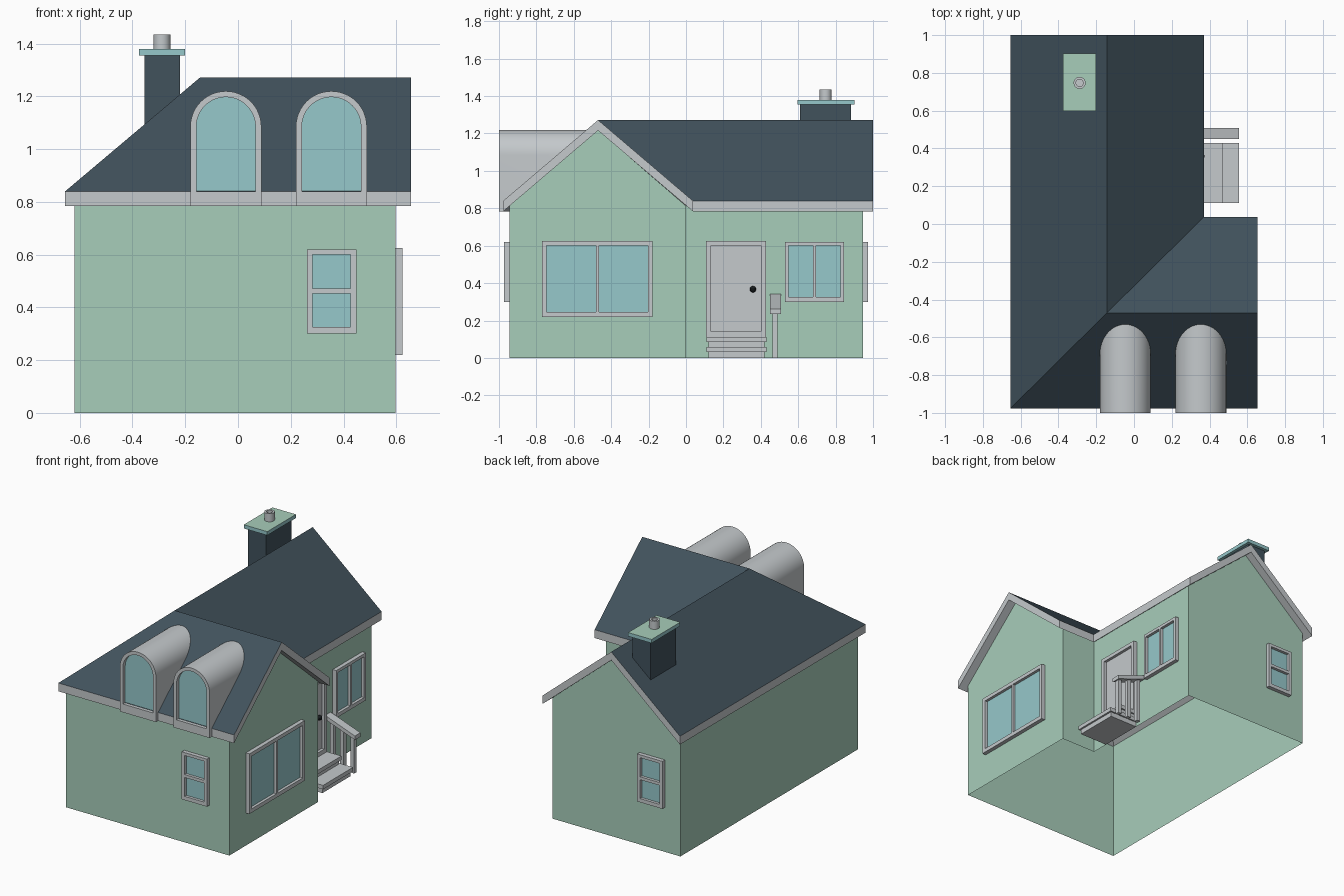
import bpy, bmesh, math
from mathutils import Vector

if "Cube" in bpy.data.objects:
    bpy.data.objects.remove(bpy.data.objects["Cube"])


def material(name, rgb):
    m = bpy.data.materials.new(name)
    m.diffuse_color = (*rgb, 1)
    m.use_nodes = True
    m.node_tree.nodes["Principled BSDF"].inputs["Base Color"].default_value = m.diffuse_color
    return m


GREEN = material("sage green", (0.386, 0.610, 0.490))
SLATE = material("dark slate", (0.053, 0.084, 0.107))
TRIM = material("light grey trim", (0.555, 0.586, 0.604))
GLASS = material("pale blue glass", (0.305, 0.580, 0.595))
BLACK = material("black", (0.010, 0.013, 0.015))


def finish(name, bm, *mats, normals=True):
    if normals:
        bmesh.ops.recalc_face_normals(bm, faces=bm.faces)
    me = bpy.data.meshes.new(name)
    bm.to_mesh(me)
    bm.free()
    for m in mats:
        me.materials.append(m)
    ob = bpy.data.objects.new(name, me)
    bpy.context.collection.objects.link(ob)
    return ob


def boxes(name, mat, spans):
    """One object from boxes given as (x0, x1, y0, y1, z0, z1)."""
    bm = bmesh.new()
    for x0, x1, y0, y1, z0, z1 in spans:
        geo = bmesh.ops.create_cube(bm, size=1)
        for v in geo["verts"]:
            v.co = Vector(((x0 + x1) / 2 + v.co.x * (x1 - x0),
                           (y0 + y1) / 2 + v.co.y * (y1 - y0),
                           (z0 + z1) / 2 + v.co.z * (z1 - z0)))
    return finish(name, bm, mat)


def on_wall(side, wall, u0, u1, z0, z1, depth):
    """Box lying on a wall that faces front, back or right."""
    if side == "right":
        return (wall, wall + depth, u0, u1, z0, z1)
    s = -depth if side == "front" else depth
    return (u0, u1, min(wall, wall + s), max(wall, wall + s), z0, z1)


def window(name, side, wall, u, z, panes, fill=GLASS):
    """Frame bars around a list of panes (u0, u1, z0, z1), plus a set-back pane."""
    a, b = panes[0], panes[-1]
    lo_u, hi_u = min(a[0], b[0]), max(a[1], b[1])
    lo_z, hi_z = min(a[2], b[2]), max(a[3], b[3])
    bars = [(u[0], lo_u, *z), (hi_u, u[1], *z), (lo_u, hi_u, z[0], lo_z), (lo_u, hi_u, hi_z, z[1])]
    if len(panes) == 2:
        if a[1] < b[0]:
            bars.append((a[1], b[0], lo_z, hi_z))
        else:
            bars.append((lo_u, hi_u, a[3], b[2]))
    boxes(name + "_frame", TRIM, [on_wall(side, wall, *r, 0.027) for r in bars])
    boxes(name + "_pane", fill, [on_wall(side, wall, lo_u, hi_u, lo_z, hi_z, 0.008)])


# Walls: open shell, tops follow the underside of the roof
plan = [(-.62, -.945, .813), (.597, -.945, .813), (.597, -.47, 1.217), (.597, 0, .813),
        (.335, 0, .813), (.335, .945, .813), (-.143, .945, 1.217), (-.62, .945, .813)]
bm = bmesh.new()
low = [bm.verts.new((x, y, 0)) for x, y, z in plan]
top = [bm.verts.new(p) for p in plan]
for i in range(len(plan)):
    j = (i + 1) % len(plan)
    bm.faces.new((low[i], low[j], top[j], top[i]))
finish("walls", bm, GREEN, normals=False)

# Roof: L-shaped slab with one hip and one valley
E, P, T = 0.84, 1.272, 0.056
pts = dict(A=(-.655, -.977, E), B=(.655, -.977, E), C=(.655, -.47, P), D=(.655, .037, E),
           E=(.37, .037, E), F=(.37, 1, E), G=(-.143, 1, P), H=(-.655, 1, E), R=(-.143, -.47, P))
bm = bmesh.new()
up = {k: bm.verts.new(p) for k, p in pts.items()}
dn = {k: bm.verts.new((p[0], p[1], p[2] - T)) for k, p in pts.items()}
for f in ("ABCR", "RCDE", "REFG", "HARG"):
    bm.faces.new([up[k] for k in f]).material_index = 0
    bm.faces.new([dn[k] for k in reversed(f)]).material_index = 1
rim = "ABCDEFGH"
for a, b in zip(rim, rim[1:] + rim[0]):
    bm.faces.new((up[b], up[a], dn[a], dn[b])).material_index = 1
finish("roof", bm, SLATE, TRIM, normals=False)


# Arched dormers whose barrels end in the roof slope
def arch(cx, r, bottom, n=24):
    mid = [(cx - r * math.cos(math.pi * i / n), 1.085 + r * math.sin(math.pi * i / n))
           for i in range(n + 1)]
    return [(cx - r, bottom)] + mid + [(cx + r, bottom)]


for side, cx in (("left", -.046), ("right", .354)):
    bm = bmesh.new()
    outer, inner = arch(cx, .1345, .784), arch(cx, .112, .84)
    rings = [[bm.verts.new((x, max(-.977, -.97 + (z - E) / .852), z)) for x, z in outer],
             [bm.verts.new((x, -1, z)) for x, z in outer],
             [bm.verts.new((x, -1, z)) for x, z in inner],
             [bm.verts.new((x, -.975, z)) for x, z in inner]]
    n = len(outer)
    for r0, r1 in zip(rings, rings[1:]):
        for i in range(n):
            j = (i + 1) % n
            bm.faces.new((r0[i], r0[j], r1[j], r1[i]))
    bm.faces.new(rings[3]).material_index = 1
    ob = finish(side + "_dormer", bm, TRIM, GLASS)
    bpy.context.view_layer.objects.active = ob
    ob.select_set(True)
    bpy.ops.object.shade_smooth_by_angle(angle=math.radians(30))
    ob.select_set(False)

# Windows
for name, side, wall, c in (("front_window", "front", -.945, .355), ("back_window", "back", .945, -.41)):
    window(name, side, wall, (c - .094, c + .094), (.30, .62),
           [(c - .072, c + .072, .325, .452), (c - .072, c + .072, .472, .60)])
window("wing_window", "right", .597, (-.77, -.18), (.22, .625),
       [(-.745, -.482, .246, .60), (-.466, -.202, .246, .60)])
window("porch_window", "right", .335, (.529, .845), (.30, .62),
       [(.547, .68, .325, .60), (.696, .825, .325, .60)])

# Door and knob
window("door", "right", .335, (.107, .428), (.112, .625), [(.134, .402, .14, .60)], fill=TRIM)
bm = bmesh.new()
bmesh.ops.create_uvsphere(bm, u_segments=10, v_segments=8, radius=.017)
bmesh.ops.translate(bm, verts=bm.verts, vec=(.357, .358, .367))
finish("door_knob", bm, BLACK)

# Steps: two treads with set-back risers
boxes("steps", TRIM, [(.335, .47, .11, .43, .085, .112), (.335, .46, .12, .42, .059, .085),
                      (.335, .557, .11, .43, .032, .059), (.335, .545, .12, .42, 0, .032)])

# Sloping handrail on three posts
rail = boxes("handrail", TRIM, [(.335, .557, .449, .508, .315, .342)])
for v in rail.data.vertices:
    v.co.z -= .36 * (v.co.x - .335)
boxes("rail_posts", TRIM, [(x, x + .027, .463, .49, 0, .32 - .36 * (x + .0135 - .335))
                           for x in (.36, .437, .515)])

# Chimney with cap and hollow pot
boxes("chimney", SLATE, [(-.354, -.22, .61, .882, .95, 1.356)])
cap = boxes("chimney_cap", GREEN, [(-.375, -.2, .597, .902, 1.355, 1.38)])
cap.data.materials.append(GLASS)
for f in cap.data.polygons:
    f.material_index = 0 if f.normal.z > .5 else 1
bm = bmesh.new()
loops = [[bm.verts.new((-.288 + r * math.cos(a), .747 + r * math.sin(a), z))
          for a in (math.tau * i / 20 for i in range(20))]
         for r, z in ((.032, 1.378), (.032, 1.435), (.019, 1.435), (.019, 1.385))]
for r0, r1 in zip(loops, loops[1:]):
    for i in range(20):
        j = (i + 1) % 20
        bm.faces.new((r0[i], r0[j], r1[j], r1[i]))
bm.faces.new(loops[3])
pot = finish("chimney_pot", bm, TRIM)
bpy.context.view_layer.objects.active = pot
pot.select_set(True)
bpy.ops.object.shade_smooth_by_angle(angle=math.radians(30))
